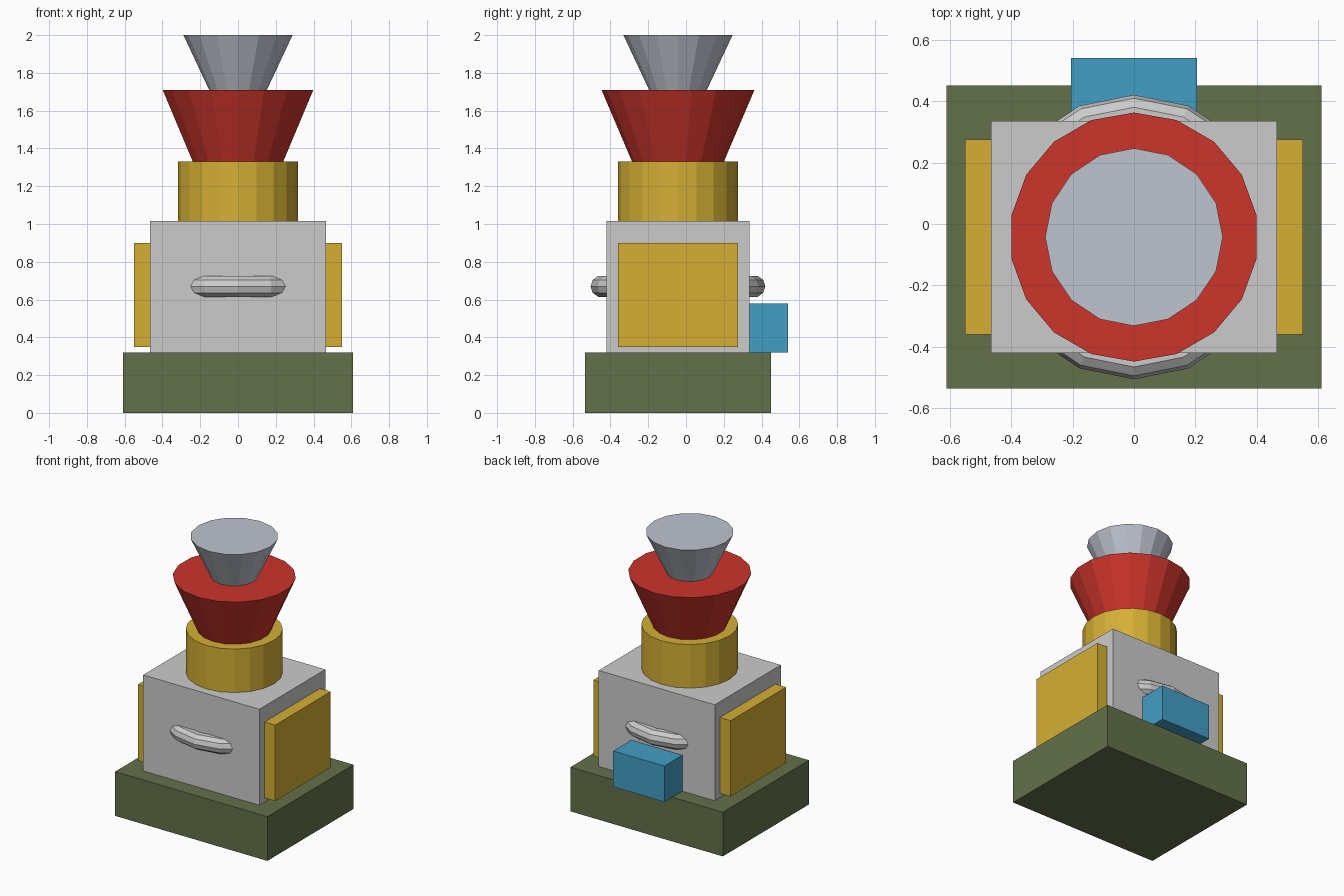
import bpy
from math import pi

if "Cube" in bpy.data.objects:
    bpy.data.objects.remove(bpy.data.objects["Cube"])

CY = -0.0425  # shared depth centre of the stacked parts


def paint(obj, name, rgb):
    mat = bpy.data.materials.get(name) or bpy.data.materials.new(name)
    mat.diffuse_color = (*rgb, 1)
    mat.use_nodes = True
    mat.node_tree.nodes["Principled BSDF"].inputs["Base Color"].default_value = mat.diffuse_color
    obj.data.materials.append(mat)


def box(name, x, y, z):
    """Box from (min, max) pairs on each axis."""
    bpy.ops.mesh.primitive_cube_add(size=1, location=[sum(p) / 2 for p in (x, y, z)])
    obj = bpy.context.object
    obj.name = name
    obj.scale = [p[1] - p[0] for p in (x, y, z)]
    bpy.ops.object.transform_apply(location=False, rotation=False, scale=True)
    return obj


def frustum(name, sides, r_low, r_high, z0, z1):
    bpy.ops.mesh.primitive_cone_add(vertices=sides, radius1=r_low, radius2=r_high,
                                    depth=z1 - z0, location=(0, CY, (z0 + z1) / 2))
    obj = bpy.context.object
    obj.name = name
    return obj


GREEN = (0.125, 0.165, 0.068)
YELLOW = (0.66, 0.43, 0.035)
RED = (0.60, 0.035, 0.024)
BLUE = (0.055, 0.34, 0.56)
STEEL = (0.52, 0.55, 0.62)

# Base slab and main body
paint(box("base", (-0.61, 0.61), (-0.535, 0.45), (0, 0.32)), "green", GREEN)
box("body", (-0.465, 0.465), (-0.42, 0.335), (0.32, 1.015))

# Side panels
for side, x in (("left", (-0.55, -0.465)), ("right", (0.465, 0.55))):
    paint(box(side + "_panel", x, (-0.36, 0.275), (0.35, 0.90)), "yellow", YELLOW)

# Box on the back
paint(box("back_box", (-0.205, 0.205), (0.335, 0.54), (0.32, 0.58)), "blue", BLUE)

# Ring through the body, showing as a handle at front and back
bpy.ops.mesh.primitive_torus_add(major_segments=16, minor_segments=10,
                                 major_radius=0.4045, minor_radius=0.058,
                                 location=(0, CY, 0.67))
bpy.context.object.name = "handle_ring"

# Stacked collar, funnel and top cup
paint(frustum("collar", 20, 0.318, 0.318, 1.015, 1.33), "yellow", YELLOW)
paint(frustum("funnel", 18, 0.243, 0.405, 1.33, 1.71), "red", RED)
paint(frustum("top_cup", 16, 0.153, 0.289, 1.71, 2.0), "steel", STEEL)
